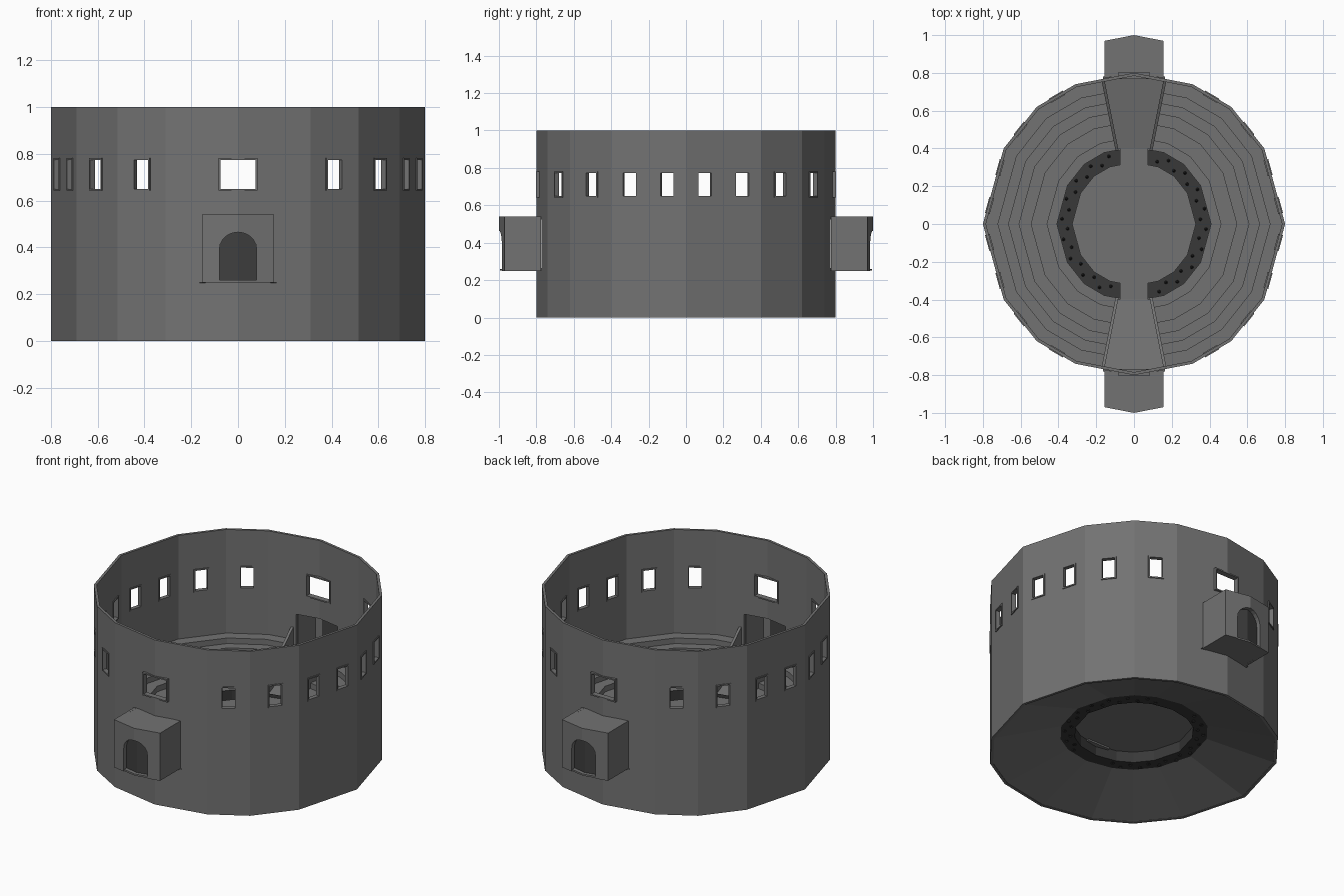
import bpy, bmesh, math
from mathutils import Matrix, Vector

if "Cube" in bpy.data.objects:
    bpy.data.objects.remove(bpy.data.objects["Cube"])


def material(name, c):
    m = bpy.data.materials.new(name)
    m.diffuse_color = (c, c, c, 1)
    m.use_nodes = True
    m.node_tree.nodes["Principled BSDF"].inputs["Base Color"].default_value = m.diffuse_color
    return m


STONE = material("grey_stone", 0.17)
DARK = material("dark_pit", 0.04)
DOOR = material("dark_doorway", 0.05)


def finish(name, bm, mat, fix=True):
    if fix:
        bmesh.ops.recalc_face_normals(bm, faces=bm.faces)
    me = bpy.data.meshes.new(name)
    bm.to_mesh(me)
    bm.free()
    me.materials.append(mat)
    ob = bpy.data.objects.new(name, me)
    bpy.context.collection.objects.link(ob)
    return ob


def add_box(bm, c, size, rot=0.0):
    m = (Matrix.Translation(c) @ Matrix.Rotation(rot, 4, 'Z')
         @ Matrix.Diagonal((*size, 1)))
    bmesh.ops.create_cube(bm, size=1, matrix=m)


def loft(bm, rows, closed_ring=True, closed_profile=False):
    vs = [[bm.verts.new(p) for p in r] for r in rows]
    n = len(vs[0])
    for i in range(len(vs) if closed_profile else len(vs) - 1):
        a, b = vs[i], vs[(i + 1) % len(vs)]
        for j in range(n if closed_ring else n - 1):
            k = (j + 1) % n
            bm.faces.new((a[j], a[k], b[k], b[j]))
    return vs


def prism(bm, pts, z0, z1):
    lo = [bm.verts.new((x, y, z0)) for x, y in pts]
    hi = [bm.verts.new((x, y, z1)) for x, y in pts]
    bm.faces.new(lo[::-1])
    bm.faces.new(hi)
    for i in range(len(pts)):
        k = (i + 1) % len(pts)
        bm.faces.new((lo[i], lo[k], hi[k], hi[i]))


def cut(ob, cutter):
    mod = ob.modifiers.new("cut", 'BOOLEAN')
    mod.object, mod.solver = cutter, 'EXACT'
    dg = bpy.context.evaluated_depsgraph_get()
    me = bpy.data.meshes.new_from_object(ob.evaluated_get(dg))
    ob.modifiers.clear()
    ob.data = me
    bpy.data.objects.remove(cutter)


# Irregular sixteen-sided plan, given as one quadrant
Q = [(0.8, 0), (0.69, 0.4), (0.515, 0.62), (0.31, 0.74), (0, 0.8)]
PLAN = (Q[:4] + [(-x, y) for x, y in Q[:0:-1]]
        + [(-x, -y) for x, y in Q[:4]] + [(x, -y) for x, y in Q[:0:-1]])


def ring(s, z):
    return [(x * s, y * s, z) for x, y in PLAN]


def arc(s, z, side):
    # half ring, stopping at the edges of the gate walkways
    gy = (0.8 * s - 0.0023) / 1.0388
    half = [(0.012 + 0.2 * gy, gy)] + [(x * s, y * s) for x, y in Q[3:0:-1]]
    pts = half + [(0.8 * s, 0)] + [(x, -y) for x, y in half[::-1]]
    return [(x * side, y, z) for x, y in pts]


# Outer wall
bm = bmesh.new()
loft(bm, [ring(1, 0), ring(1, 1), ring(0.98, 1), ring(0.98, 0)], True, True)
wall = finish("outer_wall", bm, STONE)

# Window and gate openings, with window frames
cut_bm, frame_bm = bmesh.new(), bmesh.new()
WZ, WH = 0.712, 0.125


def window(x, y, rot, w, depth):
    add_box(cut_bm, (x, y, WZ), (w, 0.15, WH), rot)
    d = Vector((math.cos(rot), math.sin(rot), 0))
    c = Vector((x, y, WZ))
    for s in (-1, 1):
        add_box(frame_bm, c + Vector((0, 0, s * (WH / 2 + 0.003))),
                (w + 0.012, depth, 0.008), rot)
        add_box(frame_bm, c + d * s * (w / 2 + 0.002), (0.008, depth, WH), rot)


for facet, y in ((0, 0.1), (0, 0.3), (1, 0.505), (2, 0.68)):
    (x0, y0), (x1, y1) = Q[facet], Q[facet + 1]
    x = x0 + (x1 - x0) * (y - y0) / (y1 - y0)
    n = Vector((y1 - y0, x0 - x1)).normalized() * 0.008
    for sx in (-1, 1):
        for sy in (-1, 1):
            window((x - n.x) * sx, (y - n.y) * sy,
                   math.atan2((y1 - y0) * sy, (x1 - x0) * sx), 0.075, 0.026)
for sy in (-1, 1):
    window(0, 0.784 * sy, 0, 0.155, 0.034)
    add_box(cut_bm, (0, 0.79 * sy, 0.395), (0.28, 0.15, 0.26))
cut(wall, finish("wall_cutter", cut_bm, STONE))
finish("window_frames", frame_bm, STONE)

# Sloping underside
bm = bmesh.new()
loft(bm, [ring(0.99, 0), ring(0.51, 0.115)])
finish("underside", bm, STONE)

# Stepped seating on both sides
radii = [0.51, 0.575, 0.68, 0.76, 0.83, 0.9, 0.985]
for side, label in ((-1, "left"), (1, "right")):
    rows = []
    for i in range(6):
        z = 0.20 + i * 0.034
        rows += [arc(radii[i], z, side), arc(radii[i + 1], z, side)]
    bm = bmesh.new()
    loft(bm, rows, False)
    finish("seating_" + label, bm, STONE)

# Pit floor and its walls
bm = bmesh.new()
loft(bm, [ring(0.51, 0.2), ring(0.51, 0.115), ring(0.41, 0.115), ring(0.41, 0.18)])
finish("pit", bm, DARK)

# Spikes in the pit
bm = bmesh.new()
for i in range(44):
    a = 2 * math.pi * (i + 0.5) / 44
    r = (0.352, 0.382)[i % 2]
    if abs(r * math.cos(a)) > 0.085:
        bmesh.ops.create_cone(bm, segments=6, radius1=0.01, radius2=0.001, depth=0.06,
                              matrix=Matrix.Translation((r * math.cos(a), r * math.sin(a), 0.14)))
finish("pit_spikes", bm, DARK)

# Arena floor
bm = bmesh.new()
bm.faces.new([bm.verts.new(p) for p in ring(0.41, 0.18)])
finish("arena_floor", bm, STONE)

for sy, label in ((-1, "front"), (1, "back")):
    # Bridge over the pit
    bm = bmesh.new()
    add_box(bm, (0, 0.355 * sy, 0.175), (0.15, 0.11, 0.01))
    finish("bridge_" + label, bm, STONE)

    # Walkway rising to the gate
    bm = bmesh.new()
    bm.faces.new([bm.verts.new((x, y * sy, z)) for x, y, z in
                  ((-0.09, 0.4, 0.18), (0.09, 0.4, 0.18), (0.165, 0.78, 0.25), (-0.165, 0.78, 0.25))])
    finish("walkway_" + label, bm, STONE)

    # Parapets beside the walkway
    bm = bmesh.new()
    for sx in (-1, 1):
        def section(y, top):
            x = 0.012 + 0.2 * y
            return [((x + dx) * sx, y * sy, z) for dx, z in
                    ((-0.008, 0.12), (0.008, 0.12), (0.008, top), (-0.008, top))]
        vs = loft(bm, [section(0.39, 0.26), section(0.765, 0.45)])
        bm.faces.new(vs[0])
        bm.faces.new(vs[1])
    finish("parapets_" + label, bm, STONE)

    # Gatehouse shell with a pointed front
    outer = [(-0.155, 0.775), (-0.155, 0.97), (0, 1), (0.155, 0.97), (0.155, 0.775)]
    inner = [(0.14, 0.775), (0.14, 0.945), (0, 0.975), (-0.14, 0.945), (-0.14, 0.775)]
    bm = bmesh.new()
    prism(bm, [(x, y * sy) for x, y in outer + inner], 0.25, 0.54)
    gate = finish("gatehouse_" + label, bm, STONE)
    bm = bmesh.new()
    cap = [(-0.15, 0.775), (-0.15, 0.965), (0, 0.995), (0.15, 0.965), (0.15, 0.775), (0, 0.79)]
    for z in (0.2502, 0.5298):
        prism(bm, [(x, y * sy) for x, y in cap], z, z + 0.01)
    finish("gatehouse_roof_and_floor_" + label, bm, STONE)

    # Arched doorway
    arch = [(-0.08, 0.2), (0.08, 0.2)] + [
        (0.08 * math.cos(math.pi * i / 10), 0.39 + 0.075 * math.sin(math.pi * i / 10)) for i in range(11)]
    bm = bmesh.new()
    a = [bm.verts.new((x, 0.93 * sy, z)) for x, z in arch]
    b = [bm.verts.new((x, 1.05 * sy, z)) for x, z in arch]
    bm.faces.new(a)
    bm.faces.new(b)
    for i in range(len(a)):
        k = (i + 1) % len(a)
        bm.faces.new((a[i], a[k], b[k], b[i]))
    cut(gate, finish("arch_cutter", bm, STONE))
    bm = bmesh.new()
    loft(bm, [[(x, y * sy, z) for x, y in ((-0.1, 0.951), (0, 0.973), (0.1, 0.951))]
              for z in (0.255, 0.48)], False)
    finish("door_" + label, bm, DOOR)
